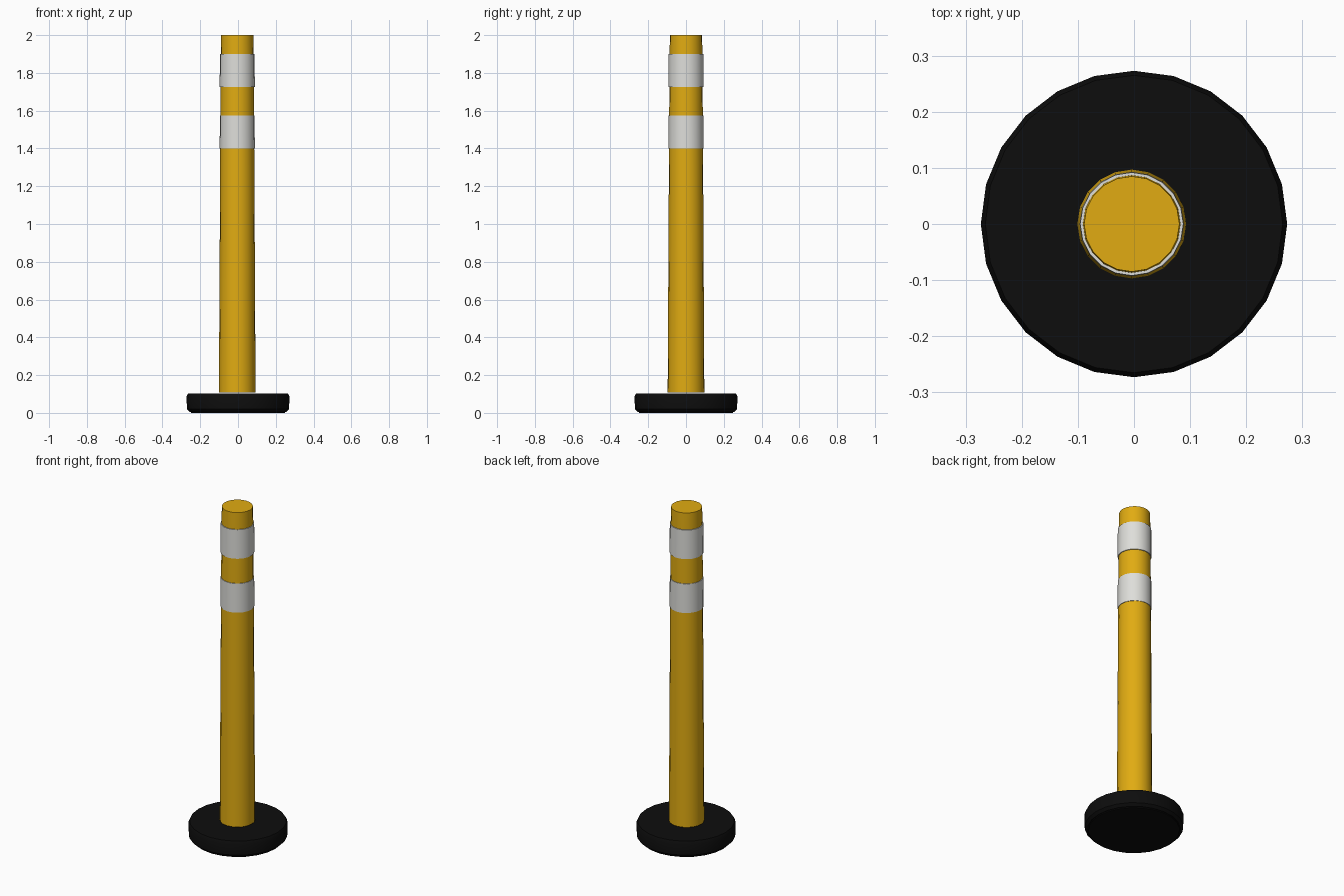
import bpy
import bmesh
import math

cube = bpy.data.objects.get("Cube")
if cube:
    bpy.data.objects.remove(cube, do_unlink=True)


def material(name, rgb, roughness=0.6):
    mat = bpy.data.materials.new(name)
    mat.use_nodes = True
    mat.diffuse_color = (*rgb, 1)
    shader = mat.node_tree.nodes["Principled BSDF"]
    shader.inputs["Base Color"].default_value = (*rgb, 1)
    shader.inputs["Roughness"].default_value = roughness
    return mat


def lathe(name, profile, sides, mat, closed=False, x=0.0):
    """Spin (radius, height) points; an open profile gets flat end caps."""
    bm = bmesh.new()
    rings = []
    for r, z in profile:
        angles = [math.tau * i / sides for i in range(sides)]
        rings.append([bm.verts.new((r * math.cos(a), r * math.sin(a), z)) for a in angles])
    pairs = list(zip(rings, rings[1:]))
    if closed:
        pairs.append((rings[-1], rings[0]))
    else:
        bm.faces.new(rings[0][::-1])
        bm.faces.new(rings[-1])
    for low, high in pairs:
        for i in range(sides):
            j = (i + 1) % sides
            bm.faces.new((low[i], low[j], high[j], high[i]))
    bmesh.ops.recalc_face_normals(bm, faces=bm.faces)
    mesh = bpy.data.meshes.new(name)
    bm.to_mesh(mesh)
    bm.free()
    mesh.materials.append(mat)
    obj = bpy.data.objects.new(name, mesh)
    obj.location.x = x
    bpy.context.collection.objects.link(obj)
    bpy.ops.object.select_all(action="DESELECT")
    obj.select_set(True)
    bpy.context.view_layer.objects.active = obj
    bpy.ops.object.shade_smooth_by_angle(angle=math.radians(35))
    return obj


yellow = material("safety yellow", (0.75, 0.41, 0.006))
white = material("reflective white", (0.73, 0.73, 0.70))
black = material("black rubber", (0.004, 0.004, 0.004), 0.8)

POST_X = -0.004

# Weighted foot with softened rims
lathe("base", [(0.255, 0.005), (0.27, 0.02), (0.273, 0.085), (0.265, 0.103)], 24, black)

# Slightly tapered tube with a flat top
lathe("post", [(0.097, 0.108), (0.09, 1.4), (0.087, 1.9), (0.085, 2.0)], 20, yellow, x=POST_X)

# Reflective sleeves wrapped round the tube
for name, z in (("lower_band", 1.4), ("upper_band", 1.725)):
    top = z + 0.175
    lathe(name, [(0.084, z), (0.093, z), (0.092, top), (0.084, top)], 20, white, True, POST_X)

# Floor contact pad
lathe("base_pad", [(0.25, 0.0), (0.25, 0.006)], 24, black)
